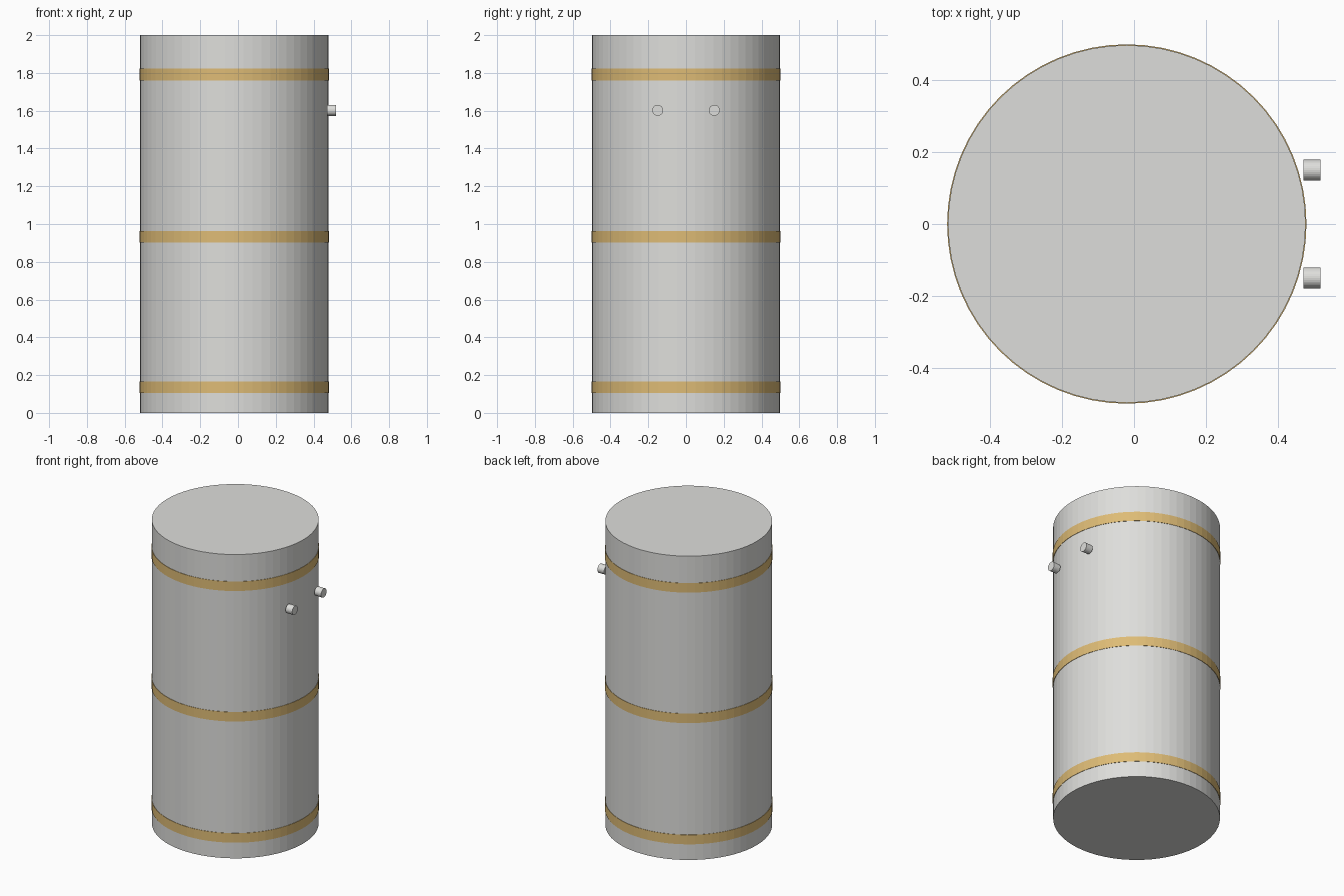
import bpy
import math

if "Cube" in bpy.data.objects:
    bpy.data.objects.remove(bpy.data.objects["Cube"], do_unlink=True)


def material(name, colour):
    mat = bpy.data.materials.new(name)
    mat.use_nodes = True
    mat.diffuse_color = colour
    mat.node_tree.nodes["Principled BSDF"].inputs["Base Color"].default_value = colour
    return mat


def cylinder(name, mat, radius, depth, location, sides, rotation=(0, 0, 0)):
    bpy.ops.mesh.primitive_cylinder_add(
        vertices=sides, radius=radius, depth=depth, location=location, rotation=rotation)
    obj = bpy.context.object
    obj.name = name
    obj.data.materials.append(mat)
    return obj


steel = material("light grey steel", (0.73, 0.73, 0.71, 1))
brass = material("pale gold", (0.73, 0.50, 0.18, 1))
AXIS_X = -0.02

# Tank body
cylinder("tank_body", steel, 0.498, 2.0, (AXIS_X, 0, 1.0), 64)

# Thin hoops around the tank
for label, z in (("lower", 0.135), ("middle", 0.933), ("upper", 1.792)):
    cylinder(label + "_hoop", brass, 0.5005, 0.062, (AXIS_X, 0, z), 64)

# Pair of short pipe stubs on the left side
for label, y in (("front", -0.15), ("back", 0.15)):
    cylinder(label + "_pipe_stub", steel, 0.029, 0.048, (0.496, y, 1.602), 32,
             (0, math.pi / 2, 0))
